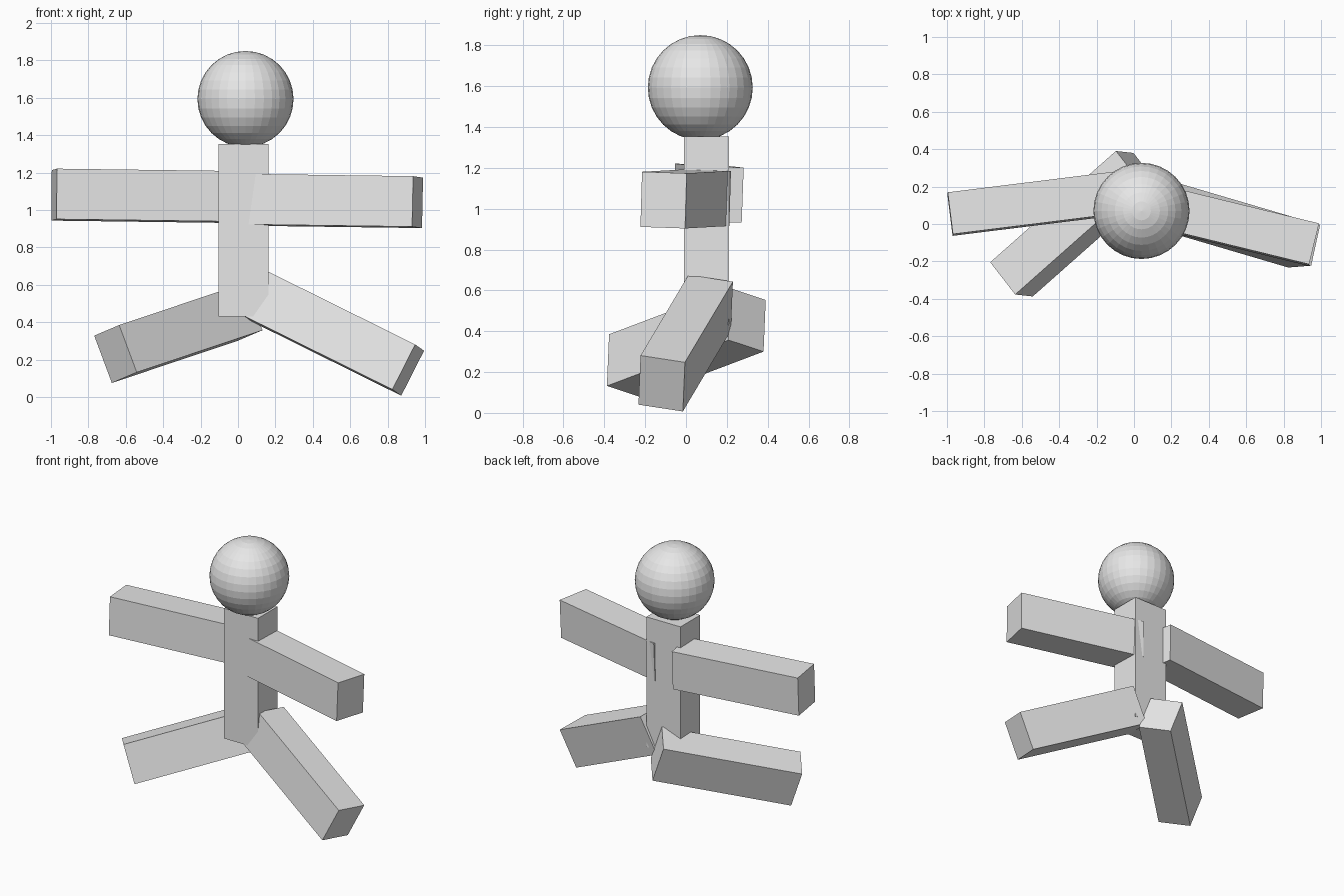
import bpy
from mathutils import Vector, Matrix

cube = bpy.data.objects.get("Cube")
if cube:
    bpy.data.objects.remove(cube, do_unlink=True)

# One plain grey for the whole figure
grey = bpy.data.materials.new("light_grey")
grey.use_nodes = True
colour = (0.8, 0.8, 0.8, 1)
grey.diffuse_color = colour
grey.node_tree.nodes["Principled BSDF"].inputs["Base Color"].default_value = colour

WIDTH, HEIGHT = 0.225, 0.27


def beam(name, inner, outer, up, width=WIDTH, height=HEIGHT):
    """Square-ended box running from inner to outer, rolled so its top faces up."""
    inner, outer = Vector(inner), Vector(outer)
    along = outer - inner
    x = along.normalized()
    y = Vector(up).cross(x).normalized()
    z = x.cross(y)
    frame = Matrix((x, y, z)).transposed().to_4x4()
    size = Matrix.Diagonal((along.length, width, height, 1))
    bpy.ops.mesh.primitive_cube_add(size=1)
    ob = bpy.context.object
    ob.name = name
    ob.data.transform(frame @ size)
    ob.location = (inner + outer) / 2
    ob.data.materials.append(grey)
    return ob


# Torso: upright beam
beam("torso", (0.03, 0.10, 0.43), (0.03, 0.10, 1.353), (1, 0, 0), 0.22, 0.267)

# Arms, nearly level
beam("left_arm", (0.07, 0.107, 1.054), (0.96, -0.11, 1.042), (0, 0.035, 1))
beam("right_arm", (-0.073, 0.166, 1.07), (-0.983, 0.053, 1.082), (0, 0.035, 1))

# Legs, splayed out and forward
beam("left_leg", (0.113, 0.116, 0.539), (0.91, -0.119, 0.144), (0.12, 0.01, 0.237))
beam("right_leg", (0.017, 0.299, 0.455), (-0.655, -0.296, 0.23), (-0.091, 0.012, 0.25))

# Head: faceted ball
bpy.ops.mesh.primitive_uv_sphere_add(segments=32, ring_count=16, radius=0.257,
                                     location=(0.04, 0.07, 1.593))
head = bpy.context.object
head.name = "head"
head.data.materials.append(grey)
